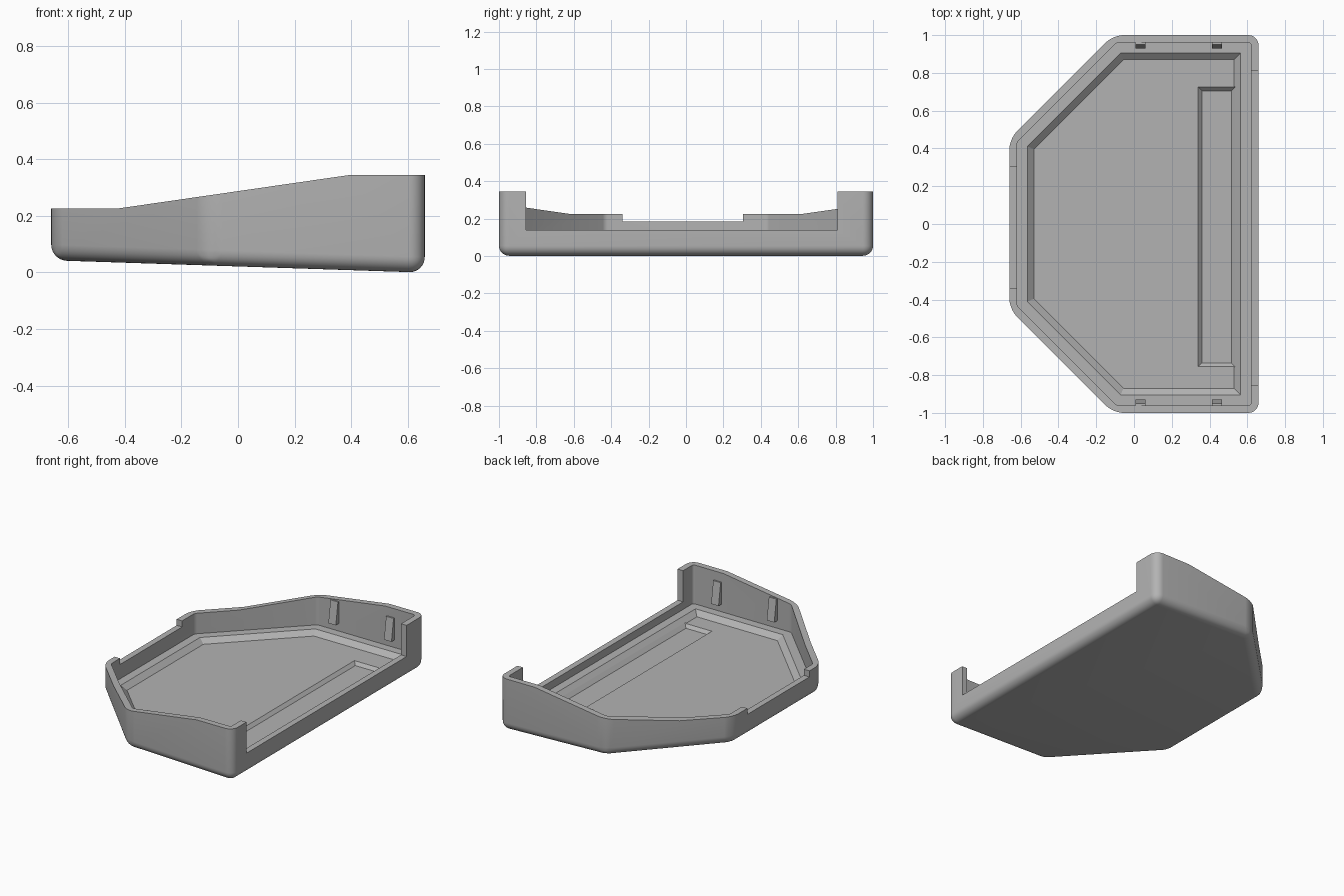
import bpy, bmesh
from mathutils import Vector

if "Cube" in bpy.data.objects:
    bpy.data.objects.remove(bpy.data.objects["Cube"], do_unlink=True)

grey = bpy.data.materials.new("plain grey")
grey.use_nodes = True
COLOUR = (0.45, 0.45, 0.45, 1)
grey.diffuse_color = COLOUR
grey.node_tree.nodes["Principled BSDF"].inputs["Base Color"].default_value = COLOUR


def outline(d, z):
    """Plan of the tray, inset by d, at height z."""
    half = [(0.66 - d, 1 - d), (-0.11 + 0.414 * d, 1 - d), (-0.66 + d, 0.45 - 0.414 * d)]
    return [(x, y, z) for x, y in half] + [(x, -y, z) for x, y in reversed(half)]


def rectangle(x0, x1, y0, y1, z):
    return [(x0, y0, z), (x1, y0, z), (x1, y1, z), (x0, y1, z)]


def loft(name, ring_a, ring_b):
    """Closed solid between two matching rings."""
    bm = bmesh.new()
    a = [bm.verts.new(p) for p in ring_a]
    b = [bm.verts.new(p) for p in ring_b]
    bm.faces.new(a)
    bm.faces.new(b)
    n = len(a)
    for i in range(n):
        j = (i + 1) % n
        bm.faces.new((a[i], a[j], b[j], b[i]))
    bmesh.ops.recalc_face_normals(bm, faces=bm.faces)
    mesh = bpy.data.meshes.new(name)
    bm.to_mesh(mesh)
    bm.free()
    mesh.materials.append(grey)
    obj = bpy.data.objects.new(name, mesh)
    bpy.context.collection.objects.link(obj)
    return obj


def box(name, x0, x1, y0, y1, z0, z1):
    return loft(name, rectangle(x0, x1, y0, y1, z0), rectangle(x0, x1, y0, y1, z1))


def round_edges(obj, width, segments, skip_top):
    """Bevel the upright edges, and the lower rim when skip_top is set."""
    bm = bmesh.new()
    bm.from_mesh(obj.data)
    top = max(v.co.z for v in bm.verts)
    edges = []
    for e in bm.edges:
        a, b = e.verts
        upright = abs(a.co.x - b.co.x) + abs(a.co.y - b.co.y) < 0.001
        low = max(a.co.z, b.co.z) < top - 0.1
        if upright or (skip_top and low):
            edges.append(e)
    bmesh.ops.bevel(bm, geom=edges, offset=width, offset_type='OFFSET',
                    segments=segments, profile=0.5, affect='EDGES', clamp_overlap=True)
    bm.to_mesh(obj.data)
    bm.free()


# Outer body with a gently tilted underside and rounded rim
base = [(x, y, 0.021 - 0.033 * x) for x, y, _ in outline(0, 0)]
tray = loft("tray", base, outline(0, 0.5))
round_edges(tray, 0.055, 8, True)

# Inner cavity down to the ledge, then the sloped recess and shallow pocket
cavity = loft("cavity_cutter", outline(0.04, 0.09), outline(0.04, 0.6))
round_edges(cavity, 0.015, 4, False)
recess = loft("recess_cutter", outline(0.13, 0.06), outline(0.085, 0.099))
pocket = loft("pocket_cutter", rectangle(0.36, 0.515, -0.735, 0.705, 0.04),
              rectangle(0.335, 0.54, -0.76, 0.73, 0.065))

# Sloping rim line, cut across the full width
profile = [(-0.8, 0.225), (-0.43, 0.225), (0.4, 0.345), (0.8, 0.345), (0.8, 0.7), (-0.8, 0.7)]
rim = loft("rim_cutter", [(x, -1.2, z) for x, z in profile], [(x, 1.2, z) for x, z in profile])

# Wall openings on both ends
long_gap = box("long_gap_cutter", 0.6, 0.8, -0.855, 0.81, 0.14, 0.6)
short_gap = box("short_gap_cutter", -0.8, -0.6, -0.34, 0.305, 0.185, 0.6)

bpy.context.view_layer.objects.active = tray
for cutter in (cavity, recess, pocket, rim, long_gap, short_gap):
    cutter.hide_render = True
    mod = tray.modifiers.new(cutter.name, 'BOOLEAN')
    mod.operation = 'DIFFERENCE'
    mod.solver = 'EXACT'
    mod.object = cutter
    bpy.ops.object.modifier_apply(modifier=mod.name)
    bpy.data.objects.remove(cutter, do_unlink=True)

# Wedge clips on the two long inner walls
clips = []
for side, label in ((1, "back"), (-1, "front")):
    for x, place in ((0.035, "inner"), (0.44, "outer")):
        wedge = [(0.965, 0.14), (0.928, 0.14), (0.95, 0.285), (0.965, 0.285)]
        rings = [[(x + dx, side * y, z) for y, z in wedge] for dx in (-0.027, 0.027)]
        clips.append(loft(f"{label}_{place}_clip", *rings))

# Smooth shading on the rounded rim, sharp elsewhere
bpy.ops.object.select_all(action='DESELECT')
tray.select_set(True)
bpy.context.view_layer.objects.active = tray
bpy.ops.object.shade_smooth_by_angle(angle=0.5)
